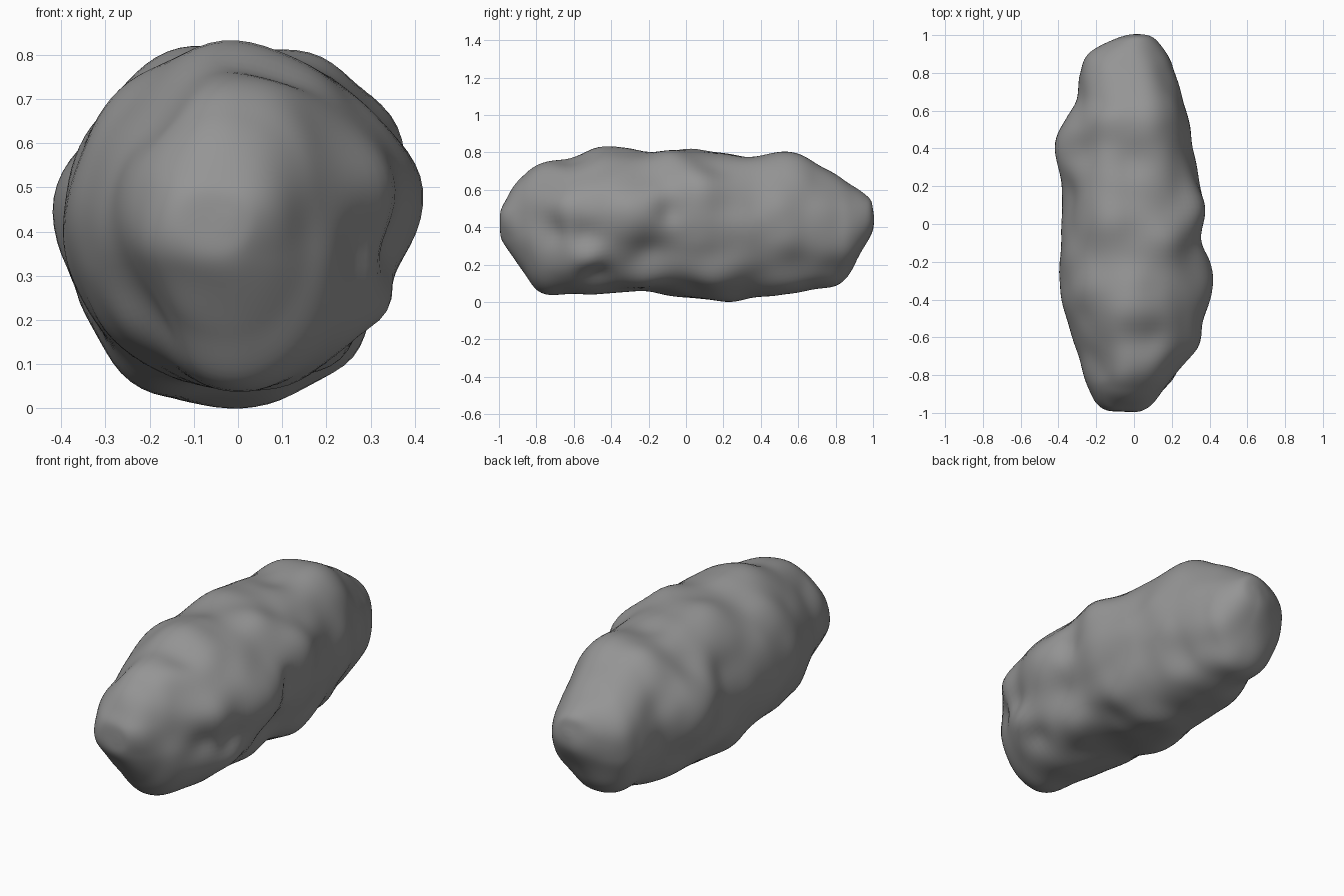
import bpy
import bmesh
import math
from mathutils import Vector, noise

cube = bpy.data.objects.get("Cube")
if cube:
    bpy.data.objects.remove(cube, do_unlink=True)

SIDES = 88
STEPS = 7

# Main body stations in hundredths: y, left edge, right edge, bottom, top
STATIONS = [
    (-100, -5, -1, 40, 44), (-99, -14, 4, 34, 50), (-95, -20, 10, 27, 56),
    (-88, -24, 16, 16, 66), (-79, -27, 23, 6, 74), (-62, -32, 34, 4, 77),
    (-40, -38, 37, 5, 80), (-20, -39, 36, 6, 80), (0, -38, 35, 4, 80),
    (20, -38, 34, 2, 80), (40, -37, 31, 3, 79), (55, -34, 29, 4, 79),
    (66, -30, 26, 6, 76), (79, -29, 22, 8, 69), (88, -26, 19, 16, 63),
    (95, -17, 14, 28, 58), (99, -9, 9, 37, 54), (100, -1, 3, 45, 48),
]

# Bulges and hollows: centre, radius, height along the surface normal
RELIEF = [
    # right flank lobes and the notch between them
    ((.38, -.26, .47), .16, .07), ((.34, .07, .62), .14, .065),
    ((.37, -.09, .48), .07, -.035), ((.36, -.2, .27), .15, -.05),
    ((.25, -.2, .1), .1, .045), ((.25, .12, .11), .1, .025),
    # long grooves and ridge low on the right front
    ((.33, -.64, .5), .12, .025),
    ((.3, -.7, .37), .08, -.035), ((.36, -.54, .35), .09, -.04),
    ((.34, -.52, .24), .08, .03), ((.26, -.48, .13), .08, -.03),
    # left flank
    ((-.38, .42, .46), .14, .06), ((-.36, .15, .6), .12, -.015),
    ((-.2, -.03, .07), .15, .045),
    # top crests and dips
    ((-.03, -.42, .8), .15, .035), ((.12, -.62, .74), .1, -.025),
    ((.15, .53, .77), .15, .03), ((-.02, .34, .79), .11, -.03),
    ((-.25, .38, .68), .1, -.025), ((-.17, .02, .78), .13, .035),
    ((.18, -.08, .77), .12, .035),
    # front and back ends
    ((-.25, -.8, .18), .14, -.06), ((-.2, -.76, .67), .12, -.04),
    ((.22, .6, .2), .11, -.03), ((.2, .8, .18), .12, -.02),
    ((0, .2, 0), .16, .015),
]


def blend(a, b, c, d, t):
    """Smooth curve value between b and c."""
    return b + 0.5 * t * (c - a + t * (2*a - 5*b + 4*c - d + t * (3*(b - c) + d - a)))


def smooth_stations():
    last = len(STATIONS) - 1
    for i in range(last):
        near = [STATIONS[min(max(i + k, 0), last)] for k in (-1, 0, 1, 2)]
        for s in range(STEPS):
            yield [blend(*vals, s / STEPS) / 100 for vals in zip(*near)]
    yield [v / 100 for v in STATIONS[last]]


def section_point(y, left, right, bottom, top, angle):
    c, s = math.cos(angle), math.sin(angle)
    c = math.copysign(abs(c) ** 0.95, c)
    s = math.copysign(abs(s) ** 0.95, s)
    return Vector(((left + right + (right - left) * c) / 2, y,
                   (bottom + top + (top - bottom) * s) / 2))


def relief(p):
    h = 0.014 * noise.noise(p * 6.0)
    for centre, radius, height in RELIEF:
        h += height * math.exp(-((p - Vector(centre)).length / radius) ** 2)
    return h


# Rock body lofted through the stations
bm = bmesh.new()
rings = []
for station in smooth_stations():
    rings.append([bm.verts.new(section_point(*station, math.tau * k / SIDES))
                  for k in range(SIDES)])
for a, b in zip(rings, rings[1:]):
    for k in range(SIDES):
        n = (k + 1) % SIDES
        bm.faces.new((a[k], a[n], b[n], b[k]))
for ring in (rings[0], rings[-1]):
    tip = bm.verts.new(sum((v.co for v in ring), Vector()) / SIDES)
    for k in range(SIDES):
        bm.faces.new((ring[k], ring[(k + 1) % SIDES], tip))
bmesh.ops.recalc_face_normals(bm, faces=bm.faces)
bm.normal_update()

# Bulges, hollows and weathering
moves = [(v, v.normal * relief(v.co)) for v in bm.verts]
for v, move in moves:
    v.co += move
bmesh.ops.smooth_vert(bm, verts=bm.verts, factor=0.5,
                      use_axis_x=True, use_axis_y=True, use_axis_z=True)

# Stand the rock on the ground
ground = min(v.co.z for v in bm.verts)
bmesh.ops.translate(bm, verts=bm.verts, vec=(0, 0, -ground))
for f in bm.faces:
    f.smooth = True
bmesh.ops.recalc_face_normals(bm, faces=bm.faces)

mesh = bpy.data.meshes.new("asteroid_rock")
bm.to_mesh(mesh)
bm.free()
rock = bpy.data.objects.new("asteroid_rock", mesh)
bpy.context.collection.objects.link(rock)

# Plain stone colour
stone = bpy.data.materials.new("grey_stone")
stone.use_nodes = True
grey = (0.3, 0.3, 0.3, 1)
stone.diffuse_color = grey
stone.node_tree.nodes["Principled BSDF"].inputs["Base Color"].default_value = grey
mesh.materials.append(stone)
